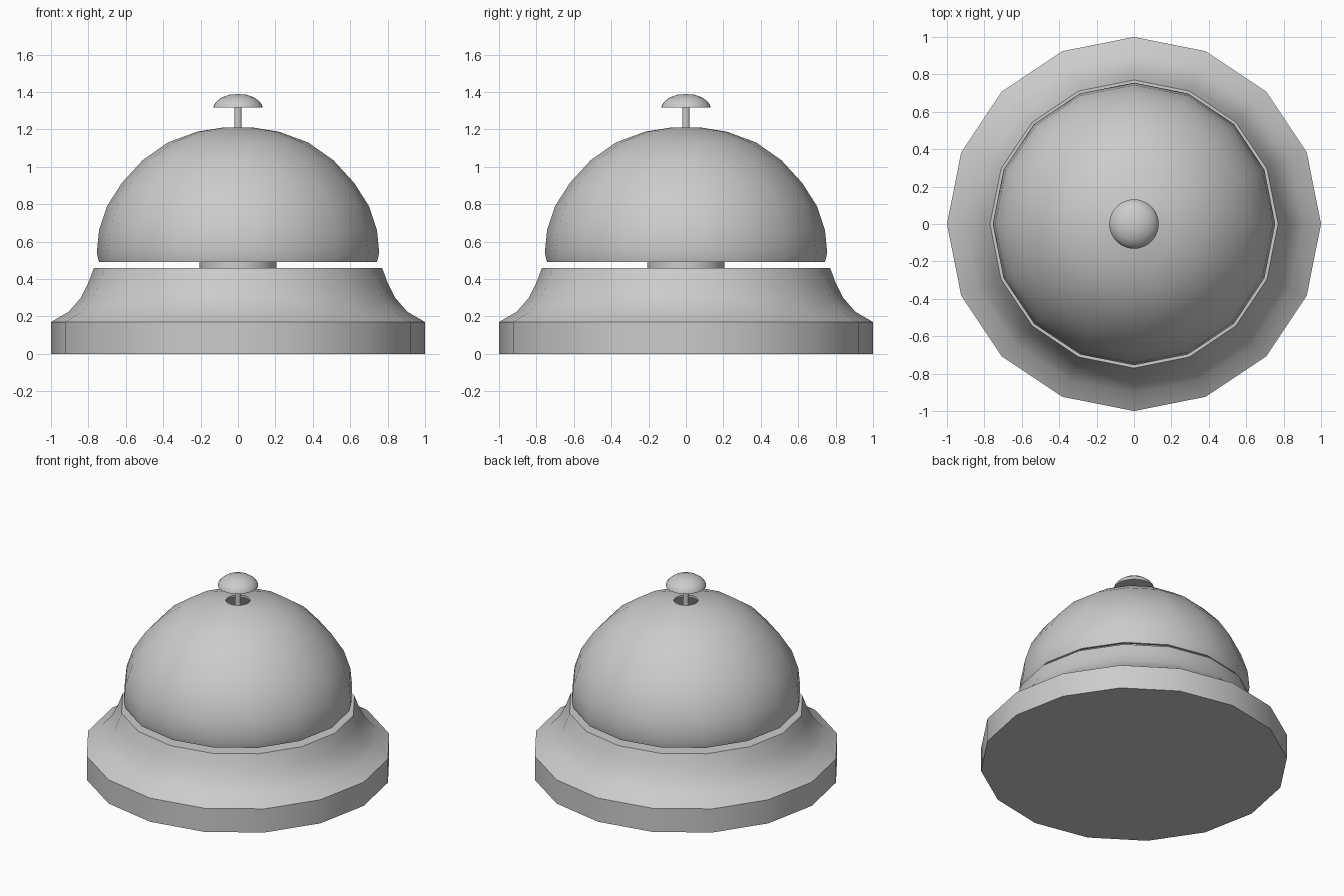
import bpy, bmesh, math

if "Cube" in bpy.data.objects:
    bpy.data.objects.remove(bpy.data.objects["Cube"])


def lathe(name, profile, sides, closed=False):
    """Revolve (radius, z) points about z; open profiles get end caps."""
    bm = bmesh.new()
    rings = []
    for r, z in profile:
        if r < 1e-6:
            rings.append([bm.verts.new((0, 0, z))] * sides)
        else:
            rings.append([bm.verts.new((r * math.cos(2 * math.pi * i / sides),
                                        r * math.sin(2 * math.pi * i / sides), z))
                          for i in range(sides)])
    pairs = list(zip(rings, rings[1:]))
    if closed:
        pairs.append((rings[-1], rings[0]))
    for a, b in pairs:
        for i in range(sides):
            j = (i + 1) % sides
            bm.faces.new(list(dict.fromkeys((a[i], a[j], b[j], b[i]))))
    if not closed:
        for ring in (rings[0], rings[-1]):
            if len(set(ring)) == sides:
                bm.faces.new(ring)
    bmesh.ops.recalc_face_normals(bm, faces=bm.faces)
    mesh = bpy.data.meshes.new(name)
    bm.to_mesh(mesh)
    bm.free()
    ob = bpy.data.objects.new(name, mesh)
    bpy.context.collection.objects.link(ob)
    bpy.ops.object.select_all(action='DESELECT')
    ob.select_set(True)
    bpy.context.view_layer.objects.active = ob
    bpy.ops.object.shade_smooth_by_angle(angle=math.radians(35))
    return ob


# Flared base with a straight foot
lathe("base", [(1, 0), (1, 0.17), (0.905, 0.225), (0.84, 0.30),
               (0.80, 0.38), (0.77, 0.46)], 16)

# Thin bell shell with a hole at the top
outer = [(0.743, 0.49), (0.755, 0.54), (0.743, 0.66), (0.70, 0.79), (0.62, 0.915),
         (0.51, 1.035), (0.375, 1.13), (0.22, 1.187), (0.08, 1.21)]
inner = [(0.08, 1.195), (0.215, 1.172), (0.367, 1.115), (0.50, 1.022), (0.607, 0.905),
         (0.685, 0.785), (0.728, 0.66), (0.74, 0.54), (0.728, 0.49)]
lathe("bell_dome", outer + inner, 16, closed=True)

# Central support under the bell
lathe("support_collar", [(0.205, 0.46), (0.205, 0.50)], 32)

# Plunger rod and push button
lathe("plunger_rod", [(0.02, 0.50), (0.02, 1.33)], 16)
lathe("push_button", [(0.132, 1.316), (0.128, 1.332), (0.112, 1.352), (0.085, 1.372),
                      (0.045, 1.385), (0, 1.389)], 32)
